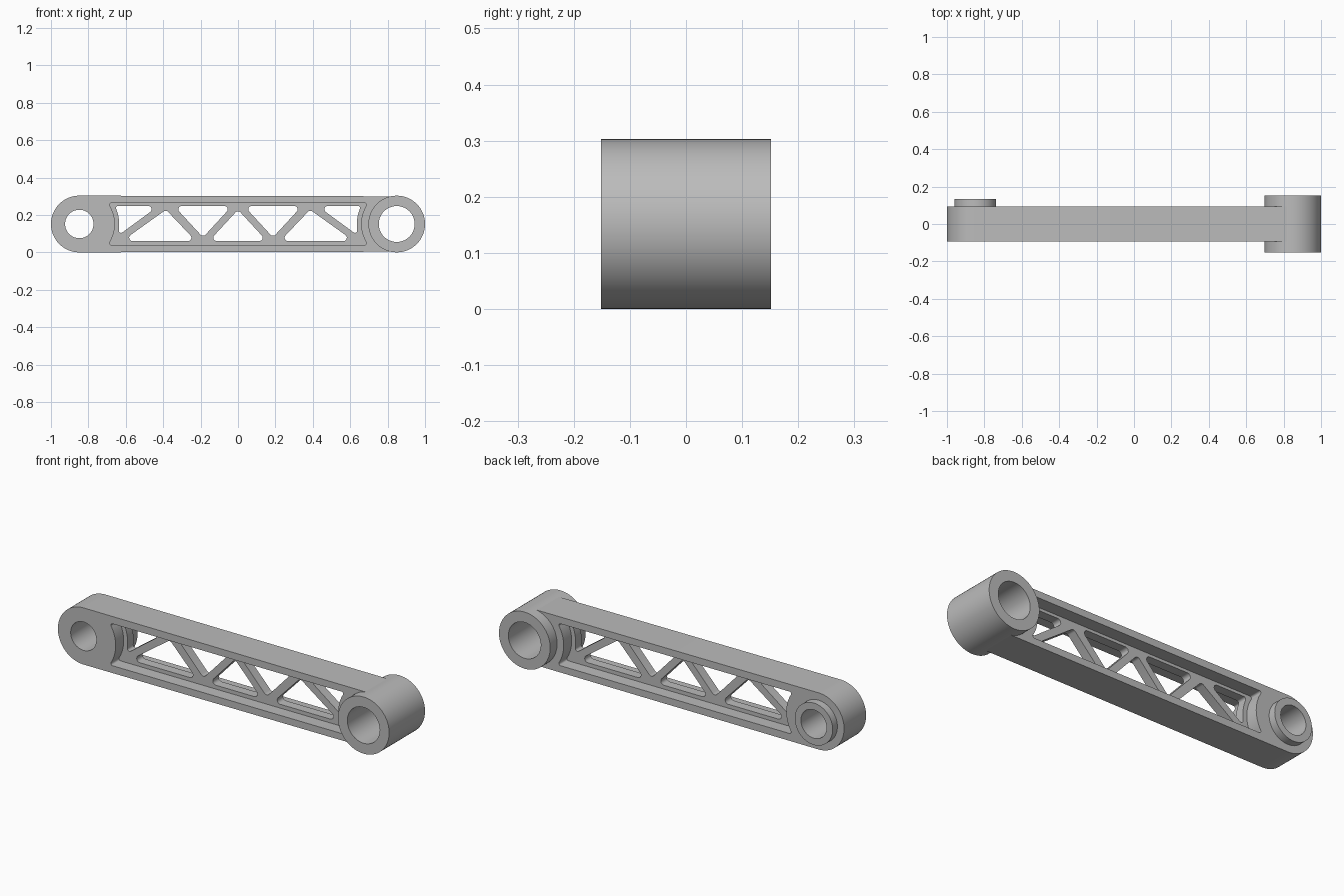
import bpy, bmesh
from math import sin, cos, tan, asin, pi, radians, sqrt
from mathutils import Vector, Matrix

if "Cube" in bpy.data.objects:
    bpy.data.objects.remove(bpy.data.objects["Cube"])

grey = bpy.data.materials.new("plain_grey")
grey.use_nodes = True
colour = (0.5, 0.5, 0.5, 1)
grey.diffuse_color = colour
grey.node_tree.nodes["Principled BSDF"].inputs["Base Color"].default_value = colour

MID = 0.1515      # height of the centre line
END = 0.8485      # distance of each eye from the middle


def arc(cx, cz, r, a0, a1, n):
    return [(cx + r * cos(a0 + (a1 - a0) * i / n), cz + r * sin(a0 + (a1 - a0) * i / n))
            for i in range(n + 1)]


def circle(cx, r, n=64):
    return arc(cx, MID, r, 0, 2 * pi, n)[:-1]


def rounded(corners, n=6):
    """Fillet each (x, z, radius) corner of a closed outline."""
    out = []
    for i, (x, z, r) in enumerate(corners):
        p = Vector((x, z))
        if r == 0:
            out.append(p)
            continue
        u = (Vector(corners[i - 1][:2]) - p).normalized()
        v = (Vector(corners[(i + 1) % len(corners)][:2]) - p).normalized()
        half = u.angle(v) / 2
        centre = p + (u + v).normalized() * r / sin(half)
        a = p + u * r / tan(half) - centre
        b = p + v * r / tan(half) - centre
        sweep = pi - 2 * half
        for k in range(n + 1):
            t = k / n
            out.append(centre + (a * sin((1 - t) * sweep) + b * sin(t * sweep)) / sin(sweep))
    return out


def mirror(outline):
    return [(-p[0], p[1]) for p in outline]


def plate(name, outlines, y0, y1):
    """Extrude the first outline, pierced by the others, from y0 to y1."""
    curve = bpy.data.curves.new(name, 'CURVE')
    curve.dimensions = '2D'
    curve.fill_mode = 'BOTH'
    curve.extrude = (y1 - y0) / 2
    for outline in outlines:
        s = curve.splines.new('POLY')
        s.points.add(len(outline) - 1)
        for sp, p in zip(s.points, outline):
            sp.co = (p[0], p[1], 0, 1)
        s.use_cyclic_u = True
    temp = bpy.data.objects.new(name + "_outline", curve)
    bpy.context.collection.objects.link(temp)
    bpy.context.view_layer.update()
    graph = bpy.context.evaluated_depsgraph_get()
    mesh = bpy.data.meshes.new_from_object(temp.evaluated_get(graph))
    bpy.data.objects.remove(temp)
    bm = bmesh.new()
    bm.from_mesh(mesh)
    bmesh.ops.remove_doubles(bm, verts=bm.verts, dist=1e-5)
    bm.transform(Matrix.Translation((0, (y0 + y1) / 2, 0)) @ Matrix.Rotation(pi / 2, 4, 'X'))
    bmesh.ops.recalc_face_normals(bm, faces=bm.faces)
    bm.to_mesh(mesh)
    bm.free()
    mesh.name = name
    mesh.materials.clear()
    mesh.materials.append(grey)
    obj = bpy.data.objects.new(name, mesh)
    bpy.context.collection.objects.link(obj)
    bpy.ops.object.select_all(action='DESELECT')
    obj.select_set(True)
    bpy.context.view_layer.objects.active = obj
    bpy.ops.object.shade_smooth_by_angle(angle=radians(30))
    return obj


def pocket(grow=0.0):
    """Long recess whose ends curve around the eyes."""
    h, r = 0.112 + grow, 0.19 - grow
    a = asin(0.09 / r)
    left = [(x, z, 0) for x, z in arc(-END, MID, r, -a, a, 12)]
    right = [(-x, z, 0) for x, z, _ in reversed(left)]
    cx = END - sqrt(r * r - h * h)
    return rounded([(-cx, MID - h, 0.01)] + left + [(-cx, MID + h, 0.01),
                   (cx, MID + h, 0.01)] + right + [(cx, MID - h, 0.01)])


# Beam frame with the recess and both eyes
frame_outline = (arc(-END, MID, MID, pi / 2, 3 * pi / 2, 40)
                 + arc(END, MID, 0.148, -pi / 2, pi / 2, 40))
plate("beam_frame", [frame_outline, pocket(), circle(-END, 0.076), circle(END, 0.12)],
      -0.093, 0.093)

# Thin lattice web with rounded triangular openings
LOW, HIGH, R = 0.06, 0.248, 0.018
middle_low = rounded([(-0.155, LOW, R), (0.155, LOW, R), (0, 0.228, R)])
upper = rounded([(0.032, HIGH, R), (0.342, HIGH, R), (0.187, 0.08, R)])
outer_low = rounded([(0.225, LOW, R), (0.62, LOW, R), (0.385, 0.228, R)])
a_top, a_low = asin(0.075 / 0.213), asin(0.02 / 0.213)
edge = [(-x, z, 0) for x, z in arc(-END, MID, 0.213, a_top, -a_low, 8)]
outer_high = rounded([(0.425, HIGH, R), (0.659, HIGH, 0.012)] + edge + [(0.638, 0.092, 0.012)])
holes = [middle_low]
for tri in (upper, outer_low, outer_high):
    holes += [tri, mirror(tri)]
plate("lattice_web", [pocket(0.004)] + holes, -0.025, 0.025)

# Wide bushing on the left eye, raised collar behind the right eye
plate("wide_bushing", [circle(END, MID), circle(END, 0.096)], -MID, MID)
plate("rear_collar", [circle(-END, 0.112), circle(-END, 0.076)], 0.09, 0.133)
